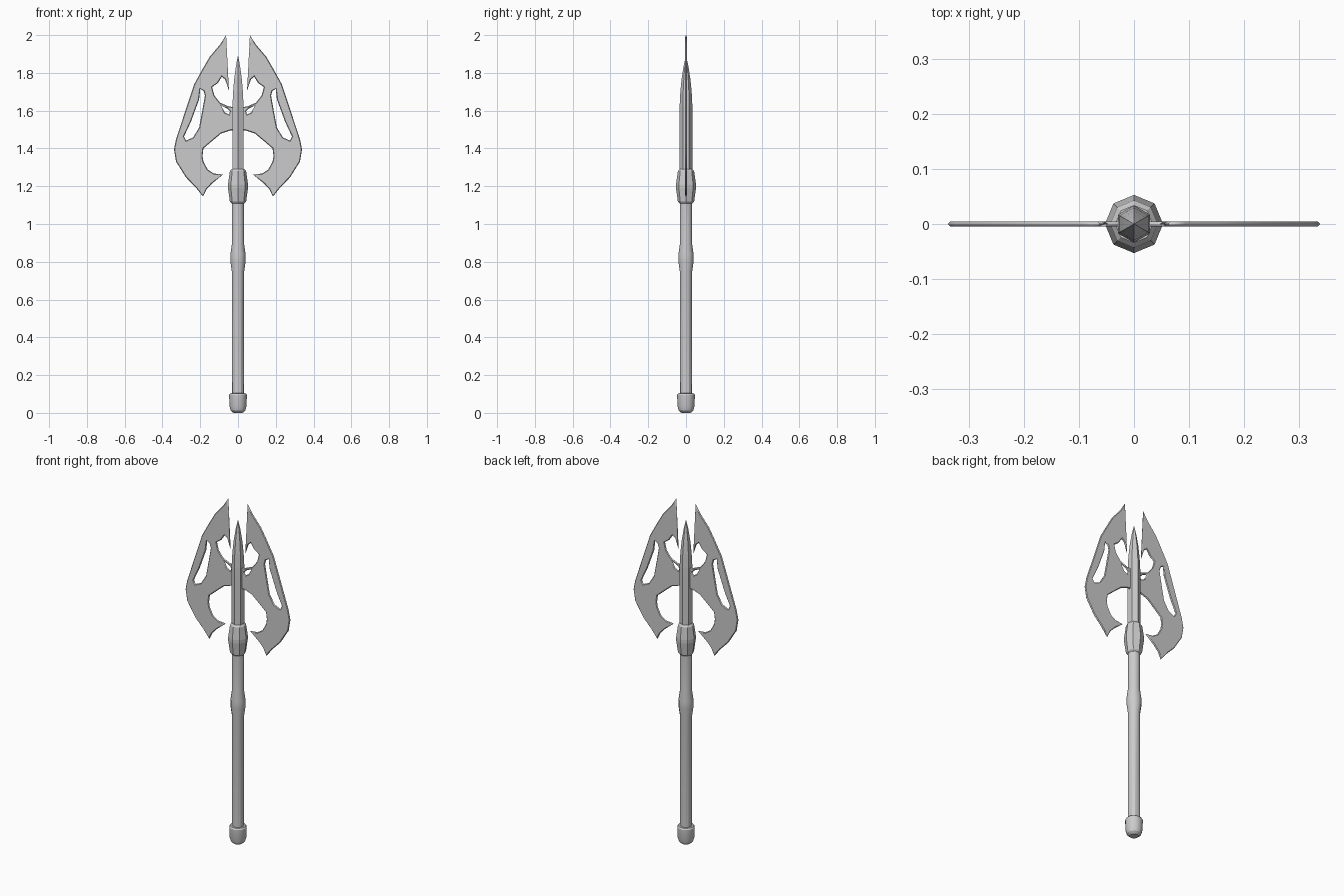
import bpy, bmesh, math

cube = bpy.data.objects.get("Cube")
if cube:
    bpy.data.objects.remove(cube, do_unlink=True)

steel = bpy.data.materials.new("grey_steel")
steel.use_nodes = True
steel.diffuse_color = (0.6, 0.6, 0.6, 1)
bsdf = next(n for n in steel.node_tree.nodes if n.type == 'BSDF_PRINCIPLED')
bsdf.inputs["Base Color"].default_value = (0.6, 0.6, 0.6, 1)


def lathe(name, profile, sides, turn=0.0, smooth=30):
    """Rings of (radius, height) joined into a closed solid."""
    bm = bmesh.new()
    rings = []
    for r, z in profile:
        angles = [turn + math.tau * i / sides for i in range(sides)]
        rings.append([bm.verts.new((r * math.cos(a), r * math.sin(a), z)) for a in angles])
    for low, high in zip(rings, rings[1:]):
        for i in range(sides):
            j = (i + 1) % sides
            bm.faces.new((low[i], low[j], high[j], high[i]))
    bm.faces.new(rings[0][::-1])
    bm.faces.new(rings[-1])
    mesh = bpy.data.meshes.new(name)
    bm.to_mesh(mesh)
    bm.free()
    obj = bpy.data.objects.new(name, mesh)
    bpy.context.collection.objects.link(obj)
    mesh.materials.append(steel)
    if smooth:
        bpy.ops.object.select_all(action='DESELECT')
        obj.select_set(True)
        bpy.context.view_layer.objects.active = obj
        bpy.ops.object.shade_smooth_by_angle(angle=math.radians(smooth))
    return obj


# Shaft, end cap and collar
lathe("pommel", [(0.024, 0), (0.038, 0.012), (0.045, 0.035), (0.047, 0.095), (0.042, 0.103), (0.033, 0.104)], 16)
lathe("handle", [(0.033, 0.09), (0.033, 0.75), (0.04, 0.80), (0.04, 0.84), (0.033, 0.89), (0.033, 1.13)], 12)
lathe("collar", [(0.034, 1.108), (0.043, 1.118), (0.053, 1.19), (0.053, 1.21), (0.043, 1.28), (0.034, 1.29)], 8, smooth=0)
lathe("spike", [(0.034, 1.27), (0.034, 1.62), (0.03, 1.70), (0.023, 1.77), (0.012, 1.84), (0.001, 1.888)], 6,
      turn=math.pi / 6, smooth=0)

# Blade outline and its two openings, for the +x side
outline = [(0.063, 2.0), (0.095, 1.95), (0.15, 1.885), (0.185, 1.825), (0.232, 1.74), (0.275, 1.61),
           (0.328, 1.45), (0.339, 1.395), (0.328, 1.33), (0.275, 1.246), (0.225, 1.195), (0.185, 1.145),
           (0.165, 1.185), (0.138, 1.214), (0.079, 1.262), (0.127, 1.267), (0.16, 1.288), (0.183, 1.33),
           (0.188, 1.36), (0.183, 1.40), (0.14, 1.437), (0.09, 1.479), (0.042, 1.495), (0, 1.495),
           (0, 1.615), (0.05, 1.623), (0.095, 1.642), (0.125, 1.68), (0.137, 1.725), (0.108, 1.745),
           (0.085, 1.78), (0.068, 1.765), (0.048, 1.706)]
slot = [(0.182, 1.705), (0.20, 1.715), (0.206, 1.66), (0.249, 1.542), (0.286, 1.463), (0.275, 1.442),
        (0.238, 1.458), (0.206, 1.51), (0.19, 1.595), (0.175, 1.68)]
eyelet = [(0.09, 1.627), (0.058, 1.612), (0.042, 1.597), (0.048, 1.58), (0.069, 1.59)]


def blade(name, side):
    """Flat plate with a narrow ground edge."""
    curve = bpy.data.curves.new(name, 'CURVE')
    curve.dimensions = '2D'
    curve.fill_mode = 'BOTH'
    curve.extrude = 0.001
    curve.bevel_depth = 0.004
    curve.bevel_resolution = 0
    curve.offset = -0.004
    for loop in (outline, slot, eyelet):
        spline = curve.splines.new('POLY')
        spline.points.add(len(loop) - 1)
        for point, (x, z) in zip(spline.points, loop):
            point.co = (side * x, z, 0, 1)
        spline.use_cyclic_u = True
    curve.materials.append(steel)
    obj = bpy.data.objects.new(name, curve)
    bpy.context.collection.objects.link(obj)
    obj.rotation_euler.x = math.pi / 2
    bpy.ops.object.select_all(action='DESELECT')
    obj.select_set(True)
    bpy.context.view_layer.objects.active = obj
    bpy.ops.object.convert(target='MESH')


blade("left_blade", 1)
blade("right_blade", -1)
